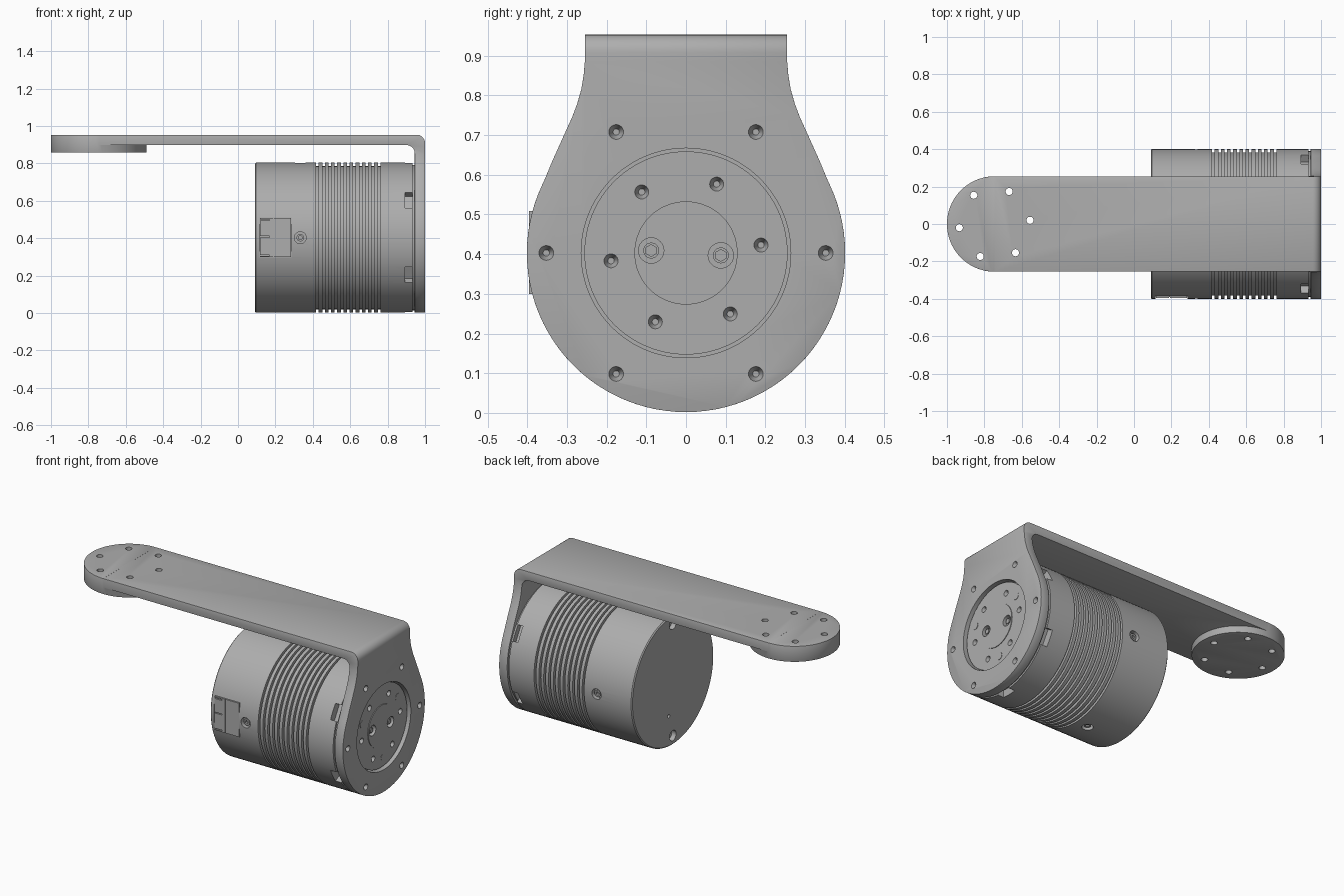
import bpy, bmesh
from math import sin, cos, pi, radians
from mathutils import Vector, Matrix

old = bpy.data.objects.get("Cube")
if old:
    bpy.data.objects.remove(old, do_unlink=True)

CZ, R = 0.403, 0.401          # motor axis height and radius
PAD_X, HALF_W = -0.745, 0.255  # centre of the rounded arm end, half arm width
TOP, T = 0.953, 0.055          # arm top and sheet thickness
IN_X = 1 - T                   # inner face of the upright plate
HUB_X = 0.98                   # face of the output hub

grey = bpy.data.materials.new("machined grey")
grey.use_nodes = True
colour = (0.42, 0.42, 0.42, 1)
grey.diffuse_color = colour
grey.node_tree.nodes["Principled BSDF"].inputs["Base Color"].default_value = colour


def finish(name, bm):
    bmesh.ops.recalc_face_normals(bm, faces=bm.faces)
    mesh = bpy.data.meshes.new(name)
    bm.to_mesh(mesh)
    bm.free()
    mesh.materials.append(grey)
    obj = bpy.data.objects.new(name, mesh)
    bpy.context.collection.objects.link(obj)
    return obj


def prism(name, points, vec):
    bm = bmesh.new()
    face = bm.faces.new([bm.verts.new(p) for p in points])
    out = bmesh.ops.extrude_face_region(bm, geom=[face])
    verts = [g for g in out["geom"] if isinstance(g, bmesh.types.BMVert)]
    bmesh.ops.translate(bm, verts=verts, vec=vec)
    return finish(name, bm)


def cone(bm, start, axis, depth, r1, r2=None, seg=24):
    """Cylinder or cone running from start along axis."""
    axis = Vector(axis).normalized()
    mat = Matrix.Translation(Vector(start) + axis * depth / 2) @ \
        axis.to_track_quat('Z', 'Y').to_matrix().to_4x4()
    bmesh.ops.create_cone(bm, cap_ends=True, segments=seg, radius1=r1,
                          radius2=r1 if r2 is None else r2, depth=depth, matrix=mat)


def box(bm, lo, hi, turn=0):
    """Box between two corners given about the motor axis, turned round it."""
    lo, hi = Vector(lo), Vector(hi)
    mat = Matrix.Translation((0, 0, CZ)) @ Matrix.Rotation(turn, 4, 'X') @ \
        Matrix.Translation((lo + hi) / 2) @ Matrix.Diagonal((*(hi - lo), 1))
    bmesh.ops.create_cube(bm, size=1, matrix=mat)


def apply(obj):
    dg = bpy.context.evaluated_depsgraph_get()
    mesh = bpy.data.meshes.new_from_object(obj.evaluated_get(dg))
    obj.modifiers.clear()
    obj.data = mesh


def boolean(obj, other, op='DIFFERENCE'):
    mod = obj.modifiers.new("cut", 'BOOLEAN')
    mod.operation, mod.object, mod.solver = op, other, 'EXACT'
    apply(obj)
    bpy.data.objects.remove(other, do_unlink=True)


def smooth(obj):
    bpy.ops.object.select_all(action='DESELECT')
    obj.select_set(True)
    bpy.context.view_layer.objects.active = obj
    bpy.ops.object.shade_smooth_by_angle(angle=radians(30))


def ring(radius, count, first=0):
    """Points about the motor axis as (y, z)."""
    for i in range(count):
        a = radians(first) + 2 * pi * i / count
        yield radius * cos(a), CZ + radius * sin(a)


# Bracket: bent sheet, trimmed to the teardrop plate outline
def arc(cx, cz, r):
    return [(cx + r * sin(a), cz + r * cos(a)) for a in (pi / 2 * i / 8 for i in range(9))]


bend = 0.045
outer = arc(1 - bend, TOP - bend, bend)
inner = arc(IN_X - bend, TOP - T - bend, bend)
section = [(PAD_X, TOP)] + outer + [(1, -0.1), (IN_X, -0.1)] + inner[::-1] + [(PAD_X, TOP - T)]
bracket = prism("bracket", [(x, -0.5, z) for x, z in section], (0, 1, 0))

side = [(HALF_W, 1.0), (HALF_W, 0.885), (0.258, 0.85), (0.264, 0.815), (0.274, 0.78),
        (0.287, 0.745), (0.303, 0.71), (0.321, 0.67), (0.339, 0.63), (0.355, 0.591)]
a0, steps = radians(25), 64
bowl = [(R * cos(a), CZ + R * sin(a))
        for a in (a0 - (pi + 2 * a0) * i / steps for i in range(steps + 1))]
outline = side + bowl + [(-y, z) for y, z in side[::-1]]
boolean(bracket, prism("trim", [(-1.2, y, z) for y, z in outline], (2.4, 0, 0)), 'INTERSECT')

bm = bmesh.new()
cone(bm, (PAD_X, 0, 0.857), (0, 0, 1), TOP - 0.857, HALF_W, seg=96)
boolean(bracket, finish("pad", bm), 'UNION')
edge = bracket.modifiers.new("edge", 'BEVEL')
edge.width, edge.segments, edge.limit_method, edge.angle_limit = 0.005, 2, 'ANGLE', radians(50)
apply(bracket)

# Bracket holes: hub opening, plate screws, pad screws
bm = bmesh.new()
cone(bm, (0.9, 0, CZ), (1, 0, 0), 0.2, 0.264, seg=96)
for y, z in ring(0.352, 6):
    cone(bm, (1.001, y, z), (-1, 0, 0), 0.03, 0.019, 0.008)
for y, z in ring(0.19, 6, 6):
    cone(bm, (PAD_X + y, z - CZ, 0.8), (0, 0, 1), 0.2, 0.019)
boolean(bracket, finish("holes", bm))
smooth(bracket)

# Motor housing: turned profile with cooling grooves
profile = [(0.09, 0), (0.09, R - 0.006), (0.096, R)]
for i in range(11):
    x, w = 0.418 + 0.033 * i, 0.013
    profile += [(x, R), (x, R - 0.018), (x + w, R - 0.018), (x + w, R)]
profile += [(0.933, R), (0.933, R - 0.012), (IN_X, R - 0.012), (IN_X, 0)]
bm = bmesh.new()
verts = [bm.verts.new((x, 0, CZ + r)) for x, r in profile]
edges = [bm.edges.new(pair) for pair in zip(verts, verts[1:])]
bmesh.ops.spin(bm, geom=verts + edges, cent=(0, 0, CZ), axis=(1, 0, 0),
               angle=2 * pi, steps=96, use_duplicate=False)
bmesh.ops.remove_doubles(bm, verts=bm.verts, dist=1e-5)
housing = finish("motor_housing", bm)

# Housing cuts: side screw wells, rim notches, rear holes, connector recess
bm = bmesh.new()
for y, z in ring(1, 4):
    d = Vector((0, y, z - CZ))
    cone(bm, Vector((0.333, 0, CZ)) + d * (R - 0.03), d, 0.1, 0.032)
for i in range(6):
    box(bm, (0.893, 0.355, -0.048), (0.934, 0.5, 0.048), radians(30 + 60 * i))
for z in (-0.345, 0.345):
    cone(bm, (0.08, 0, CZ + z), (1, 0, 0), 0.04, 0.032)
cone(bm, (0.08, 0.04, CZ - 0.21), (1, 0, 0), 0.04, 0.011)
box(bm, (0.115, -0.5, -0.105), (0.287, -0.386, 0.108))
boolean(housing, finish("cuts", bm))
smooth(housing)

# Side screws sitting in their wells
bm = bmesh.new()
for y, z in ring(1, 4):
    d = Vector((0, y, z - CZ))
    cone(bm, Vector((0.333, 0, CZ)) + d * (R - 0.04), d, 0.03, 0.02)
screws = finish("side_screws", bm)
bm = bmesh.new()
for y, z in ring(1, 4):
    d = Vector((0, y, z - CZ))
    cone(bm, Vector((0.333, 0, CZ)) + d * (R - 0.025), d, 0.05, 0.011, seg=6)
boolean(screws, finish("sockets", bm))
smooth(screws)

# Connector block with latch slots
bm = bmesh.new()
box(bm, (0.117, -0.396, -0.103), (0.283, -0.3, 0.106))
connector = finish("connector", bm)
bm = bmesh.new()
for z in (-0.095, 0.005, 0.095):
    box(bm, (0.1, -0.5, z - 0.003), (0.168, -0.384, z + 0.003))
box(bm, (0.187, -0.5, -0.2), (0.192, -0.39, 0.2))
boolean(connector, finish("slots", bm))

# Output hub with a raised centre cap
bm = bmesh.new()
cone(bm, (0.93, 0, CZ), (1, 0, 0), HUB_X - 0.93, 0.256, seg=96)
hub = finish("output_hub", bm)
bm = bmesh.new()
cone(bm, (HUB_X - 0.01, 0, CZ), (1, 0, 0), 0.014, 0.13, seg=64)
cap = finish("hub_cap", bm)

bm = bmesh.new()
for y, z in ring(0.19, 6, 6):
    cone(bm, (HUB_X + 0.001, y, z), (-1, 0, 0), 0.03, 0.018, 0.008)
for y, z in ring(0.088, 2, -4):
    cone(bm, (HUB_X + 0.01, y, z), (-1, 0, 0), 0.035, 0.032)
boolean(hub, finish("hub_holes", bm))
bm = bmesh.new()
for y, z in ring(0.088, 2, -4):
    cone(bm, (HUB_X + 0.02, y, z), (-1, 0, 0), 0.06, 0.032)
boolean(cap, finish("cap_holes", bm))
smooth(hub)
smooth(cap)

# Dowel pins and the two cap screws
bm = bmesh.new()
for y, z in ring(0.201, 3, 36):
    cone(bm, (HUB_X - 0.01, y, z), (1, 0, 0), 0.012, 0.022)
for y, z in ring(0.088, 2, -4):
    cone(bm, (HUB_X - 0.03, y, z), (1, 0, 0), 0.02, 0.02)
    cone(bm, (HUB_X - 0.01, y, z), (1, 0, 0), 0.008, 0.016, seg=6)
smooth(finish("hub_pins", bm))
